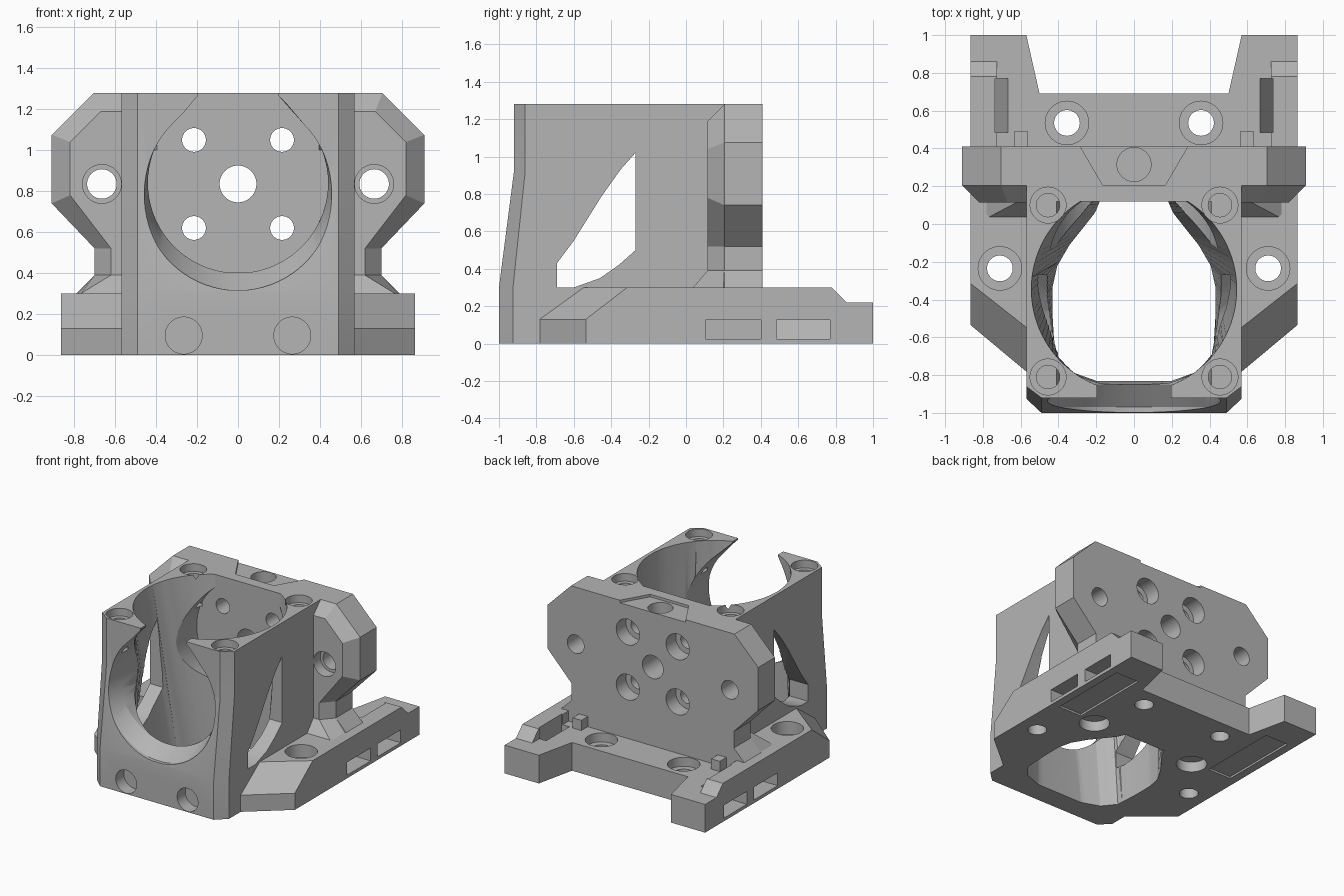
import bpy, bmesh, math

if "Cube" in bpy.data.objects:
    bpy.data.objects.remove(bpy.data.objects["Cube"])

grey = bpy.data.materials.new("plain grey")
grey.diffuse_color = (0.46, 0.46, 0.46, 1)
grey.use_nodes = True
grey.node_tree.nodes["Principled BSDF"].inputs["Base Color"].default_value = grey.diffuse_color


def loft(name, rings):
    """Closed solid through rings that share one point count."""
    bm = bmesh.new()
    vs = [[bm.verts.new(p) for p in r] for r in rings]
    n = len(rings[0])
    for a, b in zip(vs, vs[1:]):
        for i in range(n):
            j = (i + 1) % n
            bm.faces.new((a[i], a[j], b[j], b[i]))
    bm.faces.new(vs[0])
    bm.faces.new(vs[-1])
    bmesh.ops.recalc_face_normals(bm, faces=bm.faces)
    me = bpy.data.meshes.new(name)
    bm.to_mesh(me)
    bm.free()
    me.materials.append(grey)
    ob = bpy.data.objects.new(name, me)
    bpy.context.collection.objects.link(ob)
    return ob


def mirror(pts):
    """Complete a right-hand outline with its left-hand copy."""
    return pts + [(-a, b) for a, b in reversed(pts)]


def at_z(pts, z):
    return [(a, b, z) for a, b in pts]


def at_y(pts, y):
    return [(a, y, b) for a, b in pts]


def at_x(pts, x):
    return [(x, a, b) for a, b in pts]


def box(name, x0, x1, y0, y1, z0, z1):
    r = [(x0, y0), (x1, y0), (x1, y1), (x0, y1)]
    return loft(name, [at_z(r, z0), at_z(r, z1)])


def circle(a, b, r, n=40):
    return [(a + r * math.cos(2 * math.pi * i / n), b + r * math.sin(2 * math.pi * i / n)) for i in range(n)]


def combine(target, tool, op='DIFFERENCE'):
    m = target.modifiers.new("combine", 'BOOLEAN')
    m.operation, m.solver, m.object = op, 'EXACT', tool
    bpy.context.view_layer.objects.active = target
    bpy.ops.object.modifier_apply(modifier=m.name)
    bpy.data.objects.remove(tool, do_unlink=True)


def hole_z(x, y, r, z0, z1):
    combine(mount, loft("hole", [at_z(circle(x, y, r), z0), at_z(circle(x, y, r), z1)]))


def hole_y(x, z, r, y0, y1):
    combine(mount, loft("hole", [at_y(circle(x, z, r), y0), at_y(circle(x, z, r), y1)]))


# Base plate: sloped front corners, notched rear
def base_ring(y_side, y_in):
    return mirror([(0.5, 0.69), (0.57, 1.0), (0.865, 1.0), (0.865, y_side), (0.56, y_in)])


mount = loft("mount_body", [at_z(base_ring(-0.535, -0.79), 0), at_z(base_ring(-0.535, -0.79), 0.13),
                            at_z(base_ring(-0.315, -0.555), 0.3)])
combine(mount, box("rear_step", -0.725, 0.725, 0.3, 1.1, 0.22, 0.5))
ramp = [(0.78, 0.3), (0.86, 0.22), (1.1, 0.22), (1.1, 0.5), (0.78, 0.5)]
combine(mount, loft("rear_ramp", [at_x(ramp, -1), at_x(ramp, 1)]))


# Housing: tall block with bevelled corners and leaning front
def housing_ring(shift, corner):
    return mirror([(0.57, 0.25), (0.57, corner), (0.49, -1 + shift)])


combine(mount, loft("housing", [at_z(housing_ring(0, -0.925), 0), at_z(housing_ring(0, -0.925), 0.3),
                                at_z(housing_ring(0.08, -0.86), 0.92),
                                at_z(housing_ring(0.08, -0.86), 1.28)]), 'UNION')

# Back wall with angled ears and bevelled front edge
wall = mirror([(0.705, 1.28), (0.91, 1.075), (0.91, 0.74), (0.70, 0.52), (0.70, 0.39), (0.79, 0.3), (0.79, 0.1)])
inner = mirror([(0.67, 1.19), (0.82, 1.04), (0.82, 0.78), (0.62, 0.52), (0.62, 0.39), (0.64, 0.3), (0.64, 0.1)])
combine(mount, loft("back_wall", [at_y(inner, 0.115), at_y(wall, 0.205), at_y(wall, 0.41)]), 'UNION')

# Sloped feet under the ears and small rear blocks
for s in (-1, 1):
    foot = [[(s * 0.5, 0.02, 0.28), (s * 0.8, 0.02, 0.28), (s * 0.8, 0.3, 0.28), (s * 0.5, 0.3, 0.28)],
            [(s * 0.5, 0.115, 0.39), (s * 0.62, 0.115, 0.39), (s * 0.7, 0.205, 0.39), (s * 0.5, 0.3, 0.39)]]
    combine(mount, loft("foot", foot), 'UNION')
    xs = sorted((s * 0.56, s * 0.635))
    combine(mount, box("rear_block", xs[0], xs[1], 0.38, 0.49, 0.1, 0.3), 'UNION')

# Vertical bore: round at the top, narrowing to a pear-shaped outlet
key = [(0.0, -0.83), (0.2, -0.83), (0.34, -0.78), (0.42, -0.68), (0.43, -0.5), (0.43, -0.33),
       (0.405, -0.22), (0.34, -0.11), (0.26, -0.01), (0.205, 0.06), (0.18, 0.12)]
low, high = [], []
steps = 4 * (len(key) - 1)
end = math.asin(0.465 / 0.545)
for i in range(1, steps + 1):
    k = min((i - 1) // 4, len(key) - 2)
    f = i / 4 - k
    low.append(tuple(key[k][c] + f * (key[k + 1][c] - key[k][c]) for c in (0, 1)))
    ang = -math.pi / 2 + (end + math.pi / 2) * i / steps
    high.append((0.545 * math.cos(ang), -0.345 + 0.545 * math.sin(ang)))
combine(mount, loft("vertical_bore", [at_z(mirror(low), -0.01), at_z(mirror(high), 1.29)]))


# Front bore: round, open through the top, flared at the mouth
def drop(zc, r):
    arc = [(r * math.cos(math.radians(a)), zc + r * math.sin(math.radians(a))) for a in range(45, -90, -5)]
    return mirror([(0.195, 1.4), (0.195, 1.268)] + arc)


combine(mount, loft("front_bore", [at_y(drop(0.78, 0.465), -1.01), at_y(drop(0.78, 0.465), -0.97),
                                   at_y(drop(0.84, 0.44), -0.85), at_y(drop(0.84, 0.44), 0.12)]))

# Side windows
window = [(-0.69, 0.3), (-0.69, 0.43), (-0.6, 0.55), (-0.45, 0.79), (-0.35, 0.93), (-0.27, 1.02),
          (-0.27, 0.5), (-0.36, 0.42), (-0.46, 0.35), (-0.6, 0.3)]
combine(mount, loft("side_window", [at_x(window, -0.8), at_x(window, 0.8)]))

# Recess and screw hole on top of the back wall
notch = mirror([(0.29, 0.42), (0.165, 0.205)])
combine(mount, loft("top_notch", [at_z(notch, 1.26), at_z(notch, 1.4)]))
hole_z(0, 0.315, 0.09, 1.1, 1.4)
hole_y(0, 0.835, 0.09, 0, 0.5)

for s in (-1, 1):
    # Corner post screws
    for y in (0.1, -0.81):
        hole_z(s * 0.455, y, 0.095, 1.22, 1.4)
        hole_z(s * 0.455, y, 0.062, 1.0, 1.3)
    hole_z(s * 0.455, 0.1, 0.11, -0.1, 0.08)
    # Base plate screws with counterbores
    for x, y, z in ((0.355, 0.535, 0.15), (0.71, -0.235, 0.2)):
        hole_z(s * x, y, 0.068, -0.1, 0.5)
        hole_z(s * x, y, 0.115, z, 0.34)
    # Back wall and ear screws
    for z in (0.62, 1.05):
        hole_y(s * 0.215, z, 0.058, 0, 0.5)
        hole_y(s * 0.215, z, 0.1, 0.29, 0.5)
    hole_y(s * 0.665, 0.835, 0.072, 0, 0.5)
    hole_y(s * 0.665, 0.835, 0.095, 0, 0.2)
    # Blind front holes
    hole_y(s * 0.265, 0.095, 0.09, -1.1, -0.9)
    # Side slots, rear belt slot and shallow underside pads
    slot = [(s * 0.635, 0.31), (s * 0.735, 0.31), (s * 0.735, 0.125), (s * 0.95, 0.125),
            (s * 0.95, 0.025), (s * 0.735, 0.025)]
    combine(mount, loft("belt_slot", [at_y(slot, 0.485), at_y(slot, 0.77)]))
    xs = sorted((s * 0.74, s * 0.95))
    combine(mount, box("side_slot", xs[0], xs[1], 0.105, 0.4, 0.025, 0.125))
    xs = sorted((s * 0.6, s * 0.8))
    combine(mount, box("underside_pad", xs[0], xs[1], 0.12, 0.76, -0.05, 0.015))

# Shading: smooth bores, crisp edges
bpy.ops.object.select_all(action='DESELECT')
mount.select_set(True)
bpy.context.view_layer.objects.active = mount
bpy.ops.object.shade_smooth_by_angle(angle=math.radians(25))
